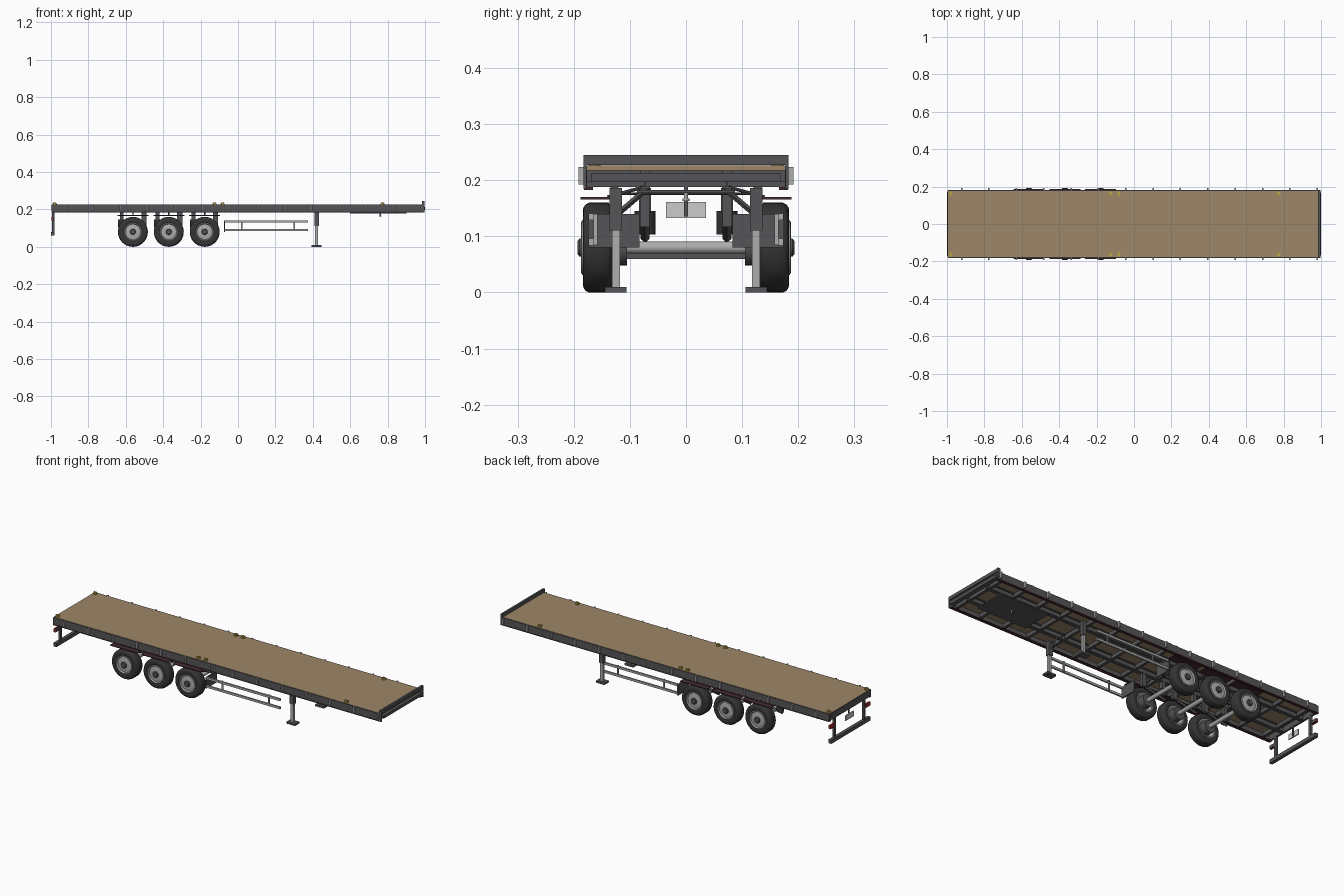
import bpy, bmesh, math
from mathutils import Vector, Matrix

if "Cube" in bpy.data.objects:
    bpy.data.objects.remove(bpy.data.objects["Cube"])


def mat(name, r, g, b):
    m = bpy.data.materials.new(name)
    m.diffuse_color = (r, g, b, 1)
    m.use_nodes = True
    m.node_tree.nodes["Principled BSDF"].inputs["Base Color"].default_value = m.diffuse_color
    return m


WOOD = mat("wood", .34, .24, .14)
DARK = mat("dark_steel", .09, .09, .095)
LIGHT = mat("light_steel", .42, .42, .42)
TYRE = mat("rubber", .035, .035, .035)
YELLOW = mat("yellow", .5, .38, .06)
RED = mat("red", .4, .02, .02)
PLATE = mat("pale", .6, .6, .6)
MAROON = mat("maroon", .06, .025, .035)


def finish(name, bm, material):
    bmesh.ops.recalc_face_normals(bm, faces=bm.faces)
    me = bpy.data.meshes.new(name)
    bm.to_mesh(me)
    bm.free()
    ob = bpy.data.objects.new(name, me)
    bpy.context.collection.objects.link(ob)
    me.materials.append(material)
    return ob


def box(name, x, y, z, material=DARK):
    """Box from (min, max) ranges."""
    bm = bmesh.new()
    size = [b[1] - b[0] for b in (x, y, z)]
    mid = [(b[0] + b[1]) / 2 for b in (x, y, z)]
    bmesh.ops.create_cube(bm, size=1, matrix=Matrix.Translation(mid) @ Matrix.Diagonal((*size, 1)))
    return finish(name, bm, material)


def pair(name, x, y, z, material=DARK):
    """Box repeated on both sides of y = 0."""
    box(name + "_right", x, (-y[1], -y[0]), z, material)
    box(name + "_left", x, y, z, material)


def smooth(ob):
    bpy.ops.object.select_all(action='DESELECT')
    ob.select_set(True)
    bpy.context.view_layer.objects.active = ob
    bpy.ops.object.shade_smooth_by_angle(angle=math.radians(35))


def rod(name, a, b, r, material, seg=16):
    a, b = Vector(a), Vector(b)
    d = b - a
    m = Matrix.Translation((a + b) / 2) @ d.to_track_quat('Z', 'Y').to_matrix().to_4x4()
    bm = bmesh.new()
    bmesh.ops.create_cone(bm, cap_ends=True, segments=seg, radius1=r, radius2=r, depth=d.length, matrix=m)
    ob = finish(name, bm, material)
    if seg > 4:
        smooth(ob)


def lathe(name, profile, x, z, side, material, seg=40):
    """Spin (radius, y) points about a wheel axis along y."""
    bm = bmesh.new()
    vs = [bm.verts.new((x + r, side * y, z)) for r, y in profile]
    es = [bm.edges.new(p) for p in zip(vs, vs[1:])]
    bmesh.ops.spin(bm, geom=vs + es, cent=(x, 0, z), axis=(0, 1, 0), angle=math.tau, steps=seg)
    bmesh.ops.remove_doubles(bm, verts=bm.verts, dist=1e-5)
    smooth(finish(name, bm, material))


# Deck, side rails and rear rail
box("deck", (-.994, .988), (-.176, .176), (.217, .226), WOOD)
pair("side_rail", (-.994, .99), (.176, .181), (.187, .225))
pair("side_rail_flange", (-.994, .99), (.166, .182), (.183, .188), MAROON)
box("rear_rail", (-.996, -.985), (-.176, .176), (.188, .224))

# Headboard, corner posts and front bar
box("headboard", (.985, .996), (-.183, .183), (.227, .245))
pair("front_corner_post", (.983, .997), (.177, .183), (.184, .245))
box("front_bar", (.975, 1), (-.168, .168), (.197, .213))

# Stake pockets
for i in range(14):
    x = -.922 + i * .1463
    pair(f"stake_pocket_{i}", (x - .004, x + .004), (.18, .192), (.192, .224), LIGHT)

# Main I-beams and cross members
pair("beam_web", (-.985, .975), (.071, .075), (.186, .216))
pair("beam_bottom_flange", (-.985, .975), (.064, .082), (.184, .189))
pair("beam_top_flange", (-.985, .975), (.064, .082), (.213, .217))
for i in range(14):
    x = -.922 + i * .1463 - .03
    box(f"cross_member_{i}", (x - .007, x + .007), (-.176, .176), (.197, .217))

# Kingpin plate
box("coupling_plate", (.6, .9), (-.087, .087), (.177, .183))
rod("kingpin", (.76, 0, .163), (.76, 0, .18), .004, LIGHT)
rod("kingpin_foot", (.76, 0, .163), (.76, 0, .167), .006, LIGHT)

# Twist locks
for x in (-.98, -.125, -.082, .772):
    for y in (-.163, .163):
        rod("twist_lock_base", (x, y, .224), (x, y, .231), .011, YELLOW)
        box("twist_lock_head", (x - .008, x + .008), (y - .005, y + .005), (.23, .237), YELLOW)

# Axles, wheels and suspension
tyre = [(.048, .134), (.056, .130), (.071, .131), (.077, .135), (.08, .141), (.08, .173),
        (.077, .179), (.071, .183), (.056, .184), (.048, .180), (.048, .134)]
rim = [(0, .145), (.034, .145), (.044, .132), (.049, .132), (.049, .185), (.045, .187),
       (.041, .180), (.022, .183), (.018, .183), (0, .183)]
hub = [(.016, .18), (.016, .19), (.012, .193), (0, .193)]
for n, ax in enumerate((-.562, -.37, -.178)):
    rod(f"axle_{n}", (ax, -.15, .08), (ax, .15, .08), .011, LIGHT)
    for s in (-1, 1):
        lathe(f"tyre_{n}", tyre, ax, .08, s, TYRE)
        lathe(f"rim_{n}", rim, ax, .08, s, LIGHT)
        lathe(f"hub_{n}", hub, ax, .08, s, DARK, 20)
        rod(f"brake_drum_{n}", (ax, s * .105, .08), (ax, s * .146, .08), .032, DARK, 24)
        rod(f"air_bag_{n}", (ax - .06, s * .073, .103), (ax - .06, s * .073, .145), .019, TYRE, 20)
        rod(f"trailing_arm_{n}", (ax + .06, s * .073, .125), (ax - .075, s * .073, .096), .008, DARK, 4)
        rod(f"fender_stay_{n}", (ax, s * .075, .188), (ax, s * .14, .17), .003, DARK, 8)
    pair(f"air_bag_mount_{n}", (ax - .07, ax - .05), (.062, .084), (.143, .186))
    pair(f"hanger_{n}", (ax + .045, ax + .072), (.065, .082), (.117, .186))
    pair(f"fender_{n}", (ax - .083, ax + .083), (.135, .188), (.166, .170), MAROON)

# Side guards with end plates
for z in (.09, .135):
    pair("side_guard_bar", (-.075, .375), (.165, .174), (z - .006, z + .006), LIGHT)
for x in (.02, .3):
    pair("side_guard_stay", (x - .004, x + .004), (.158, .165), (.085, .14), LIGHT)
pair("wheel_front_plate", (-.076, -.069), (.083, .175), (.08, .14))

# Landing legs
pair("leg_housing", (.408, .432), (.114, .136), (.11, .186))
pair("leg_lower", (.412, .428), (.118, .132), (.01, .112), LIGHT)
pair("leg_foot", (.394, .446), (.106, .144), (0, .01))
for s in (-1, 1):
    rod("leg_brace", (.42, s * .118, .143), (.42, s * .068, .186), .005, DARK, 4)
rod("leg_shaft", (.42, -.116, .176), (.42, .116, .176), .002, DARK, 8)

# Rear underrun bar, lights and number board
box("underrun_bar", (-1, -.982), (-.17, .17), (.06, .08))
pair("underrun_post", (-.994, -.982), (.12, .135), (.07, .19))
pair("tail_light_bracket", (-.99, -.984), (.13, .172), (.142, .158))
pair("tail_light", (-.997, -.989), (.137, .172), (.14, .16), RED)
box("number_board", (-.994, -.988), (-.036, .036), (.133, .161), PLATE)
box("number_board_stay", (-.988, -.984), (-.004, .004), (.135, .19))
